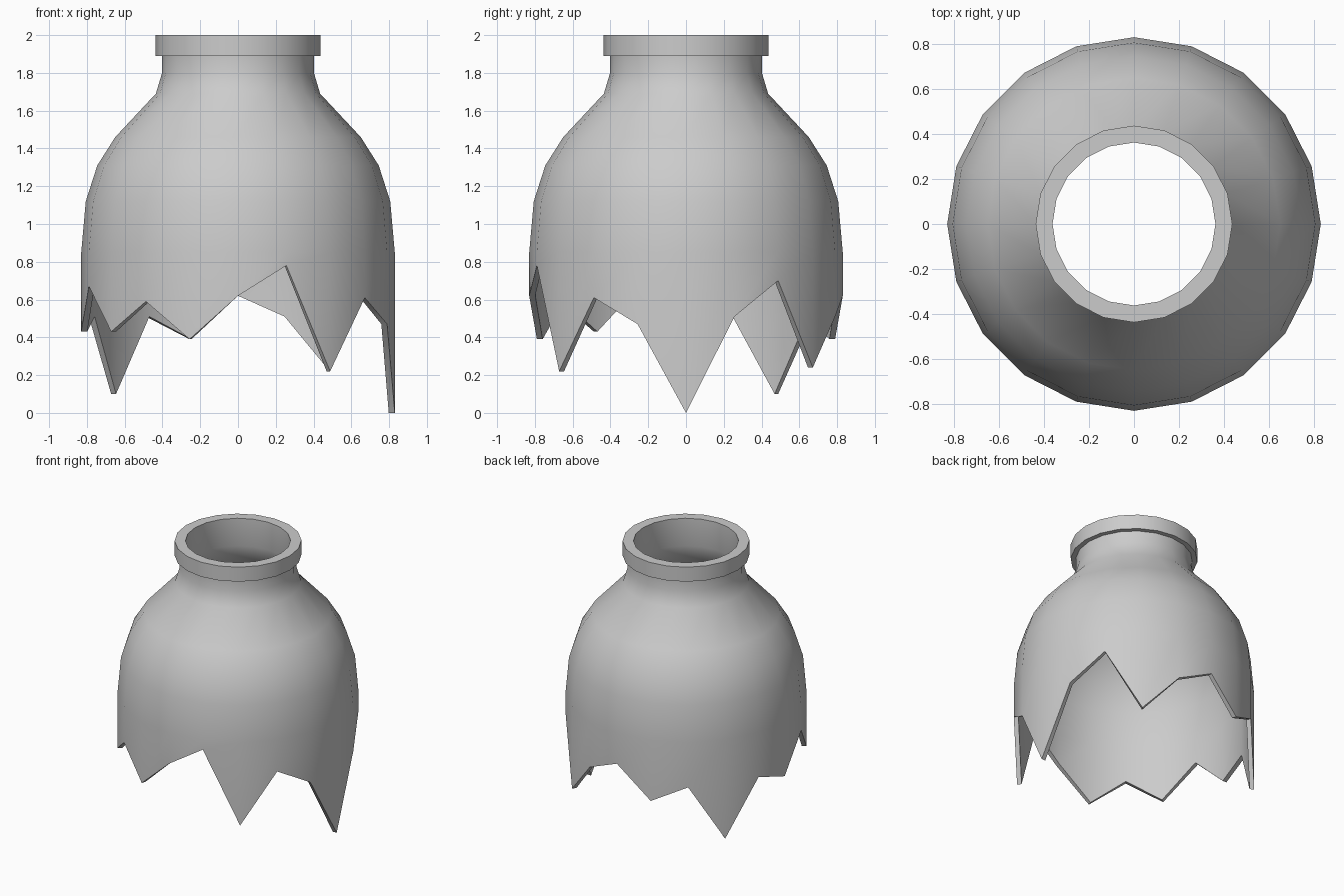
import bpy, bmesh, math

if "Cube" in bpy.data.objects:
    bpy.data.objects.remove(bpy.data.objects["Cube"])

SIDES = 20
# Outer and inner profiles (radius, height), from just above the broken edge upward
outer = [(0.83, 0.85), (0.806, 1.12), (0.745, 1.31), (0.65, 1.46), (0.435, 1.69),
         (0.402, 1.80), (0.402, 1.89), (0.437, 1.89), (0.437, 2.0)]
inner = [(0.362, 2.0), (0.362, 1.79), (0.40, 1.675), (0.625, 1.44),
         (0.717, 1.297), (0.775, 1.113), (0.798, 0.85)]
# Height of the jagged break at each side, counter-clockwise from +x
jag = [0.0, 0.51, 0.70, 0.24, 0.51, 0.62, 0.39, 0.51, 0.10, 0.51,
       0.43, 0.67, 0.43, 0.59, 0.39, 0.62, 0.78, 0.22, 0.61, 0.47]

bm = bmesh.new()


def ring(radius, heights):
    return [bm.verts.new((radius * math.cos(math.tau * i / SIDES),
                          radius * math.sin(math.tau * i / SIDES), heights[i]))
            for i in range(SIDES)]


# Closed lathe: broken edge, outer wall, rim, inner wall, back to broken edge
rings = [ring(0.83, jag)]
rings += [ring(r, [z] * SIDES) for r, z in outer + inner]
rings.append(ring(0.798, jag))
for a, b in zip(rings, rings[1:] + rings[:1]):
    for i in range(SIDES):
        j = (i + 1) % SIDES
        bm.faces.new((a[i], a[j], b[j], b[i]))
bmesh.ops.recalc_face_normals(bm, faces=bm.faces)

mesh = bpy.data.meshes.new("broken_bottle_neck")
bm.to_mesh(mesh)
bm.free()
obj = bpy.data.objects.new("broken_bottle_neck", mesh)
bpy.context.collection.objects.link(obj)

# Smooth walls, crisp rim and break
bpy.context.view_layer.objects.active = obj
obj.select_set(True)
bpy.ops.object.shade_smooth_by_angle(angle=math.radians(40))
